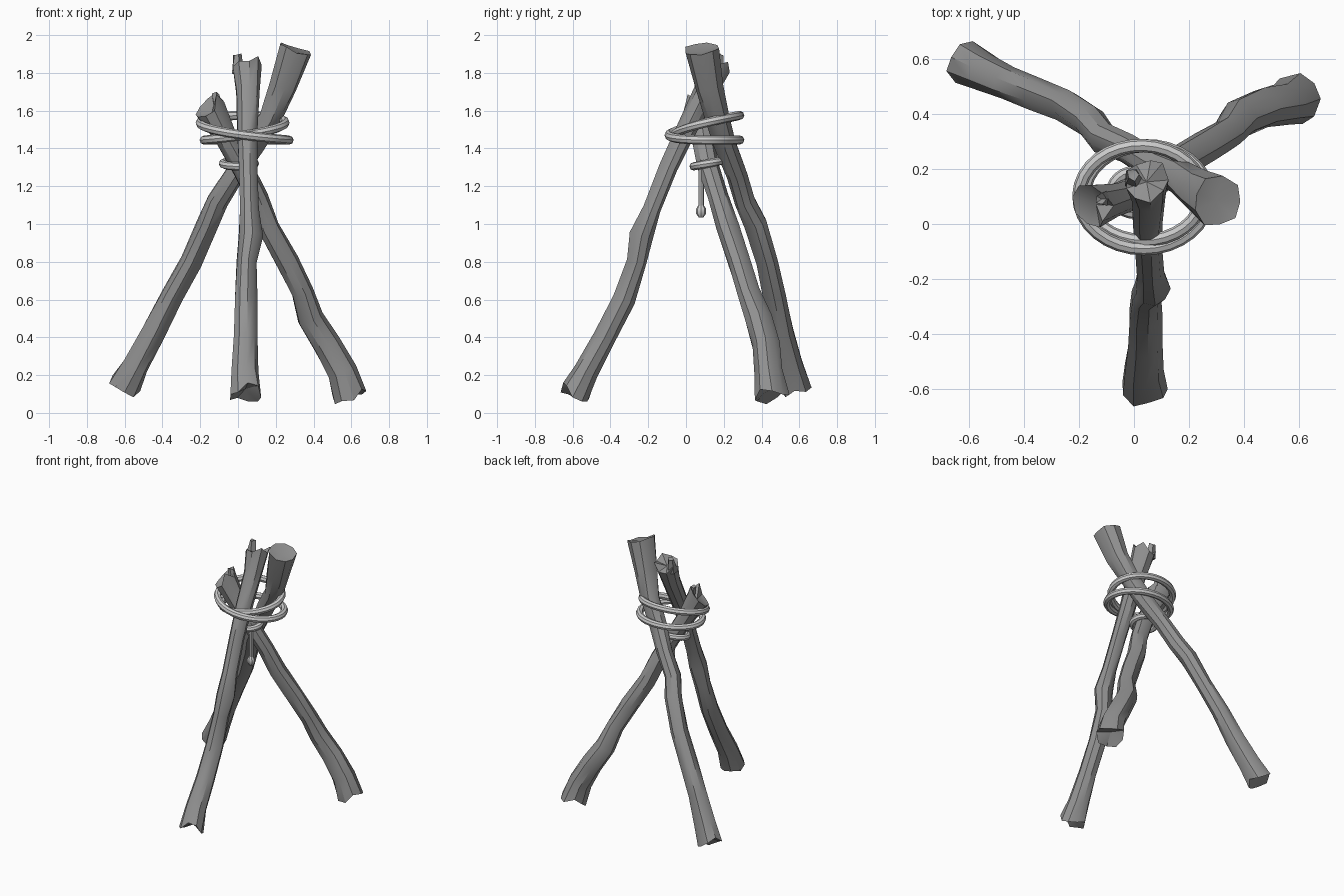
import bpy, bmesh, math, random
from mathutils import Vector

if "Cube" in bpy.data.objects:
    bpy.data.objects.remove(bpy.data.objects["Cube"])
random.seed(4)


def material(name, value):
    mat = bpy.data.materials.new(name)
    mat.use_nodes = True
    colour = (value, value, value, 1)
    mat.diffuse_color = colour
    mat.node_tree.nodes["Principled BSDF"].inputs["Base Color"].default_value = colour
    return mat


wood = material("grey wood", 0.29)
cord = material("pale rope", 0.6)


def tube(name, mat, points, radii, sides=8, closed=False, rough=0.0, jag=0.0):
    """Sweep a ring along points; rough varies the radius, jag splinters the ends."""
    bm = bmesh.new()
    points = [Vector(p) for p in points]
    count = len(points)
    ref = Vector((0, 0, 1)) if closed else Vector((0, 1, 0))
    rings = []
    for i, p in enumerate(points):
        if closed:
            axis = points[(i + 1) % count] - points[i - 1]
        else:
            axis = points[min(i + 1, count - 1)] - points[max(i - 1, 0)]
        axis.normalize()
        u = ref.cross(axis).normalized()
        v = axis.cross(u)
        is_end = not closed and i in (0, count - 1)
        ring = []
        for s in range(sides):
            a = math.tau * s / sides
            r = radii[i] * (1 + random.uniform(-rough, rough))
            shift = random.uniform(-jag, jag) if is_end else 0
            ring.append(bm.verts.new(p + (u * math.cos(a) + v * math.sin(a)) * r + axis * shift))
        rings.append(ring)
    for i in range(count if closed else count - 1):
        a, b = rings[i], rings[(i + 1) % count]
        for s in range(sides):
            t = (s + 1) % sides
            bm.faces.new((a[s], a[t], b[t], b[s]))
    # Hollowed, broken ends
    if not closed:
        for ring, p, inner in ((rings[0], points[0], points[1]), (rings[-1], points[-1], points[-2])):
            hub = bm.verts.new(p + (inner - p).normalized() * jag)
            for s in range(sides):
                bm.faces.new((ring[s], ring[(s + 1) % sides], hub))
    bmesh.ops.recalc_face_normals(bm, faces=bm.faces)
    mesh = bpy.data.meshes.new(name)
    bm.to_mesh(mesh)
    bm.free()
    mesh.materials.append(mat)
    obj = bpy.data.objects.new(name, mesh)
    bpy.context.collection.objects.link(obj)
    bpy.ops.object.select_all(action="DESELECT")
    obj.select_set(True)
    bpy.context.view_layer.objects.active = obj
    bpy.ops.object.shade_smooth_by_angle(angle=math.radians(35))
    return obj


def log(name, stations, jag):
    tube(name, wood, [s[:3] for s in stations], [s[3] for s in stations],
         sides=9, rough=0.07, jag=jag)


# Three crossed poles: x, y, z and radius at each station
log("front_pole", [
    (.04, -.59, .1, .085), (.035, -.53, .22, .07), (.04, -.43, .4, .062),
    (.04, -.33, .6, .06), (.045, -.26, .8, .055), (.065, -.235, .94, .064),
    (.06, -.18, 1.08, .05), (.055, -.09, 1.3, .05), (.05, 0, 1.5, .055),
    (.05, .1, 1.7, .065), (.045, .165, 1.85, .082)], .03)
log("back_right_pole", [
    (-.6, .58, .14, .085), (-.54, .55, .25, .07), (-.45, .51, .42, .064),
    (-.35, .47, .62, .06), (-.25, .43, .8, .057), (-.16, .37, 1, .06),
    (-.11, .31, 1.12, .056), (-.02, .27, 1.26, .055), (.08, .21, 1.42, .06),
    (.17, .17, 1.56, .064), (.24, .12, 1.73, .075), (.305, .08, 1.93, .092)], .02)
log("back_left_pole", [
    (.59, .455, .09, .09), (.55, .435, .22, .08), (.47, .42, .36, .074),
    (.38, .385, .5, .07), (.34, .33, .64, .058), (.26, .28, .8, .06),
    (.16, .22, .98, .06), (.1, .17, 1.14, .057), (.02, .12, 1.3, .057),
    (-.07, .09, 1.46, .06), (-.155, .065, 1.63, .085)], .04)

# Splintered shards on the broken pole tops
for name, base, tip in (
        ("front_pole_shard", (0, .16, 1.79), (-.005, .18, 1.9)),
        ("back_left_pole_shard", (-.09, .09, 1.56), (-.12, .09, 1.69))):
    tube(name, wood, [base, tip], [.035, .022], sides=5, rough=.2, jag=.012)

# Double lashing: one closed cord wound twice round the poles
steps = 64
lashing = []
for i in range(steps):
    t = 2 * math.tau * i / steps
    swell = .015 * math.cos((t - math.pi / 2) / 2)
    lashing.append((.035 - (.225 + swell) * math.cos(t),
                    .105 - (.18 + swell) * math.sin(t),
                    1.49 + .065 * math.cos((t + math.pi / 2) / 2) - .02 * math.sin(t)))
tube("lashing_rope", cord, lashing, [.024] * steps, closed=True)

# Small lower loop with a hanging knotted tail
loop = []
for i in range(24):
    a = math.tau * i / 24
    loop.append((.005 + .085 * math.cos(a), .115 + .075 * math.sin(a), 1.32 + .015 * math.sin(a)))
tube("lower_loop", cord, loop, [.022] * 24, closed=True)
tube("rope_tail", cord, [(.05, .08, 1.32), (.05, .08, 1.08)], [.015, .015])
tube("tail_knot", cord,
     [(.05, .08, z) for z in (1.1, 1.08, 1.055, 1.035)], [.014, .027, .027, .012])
